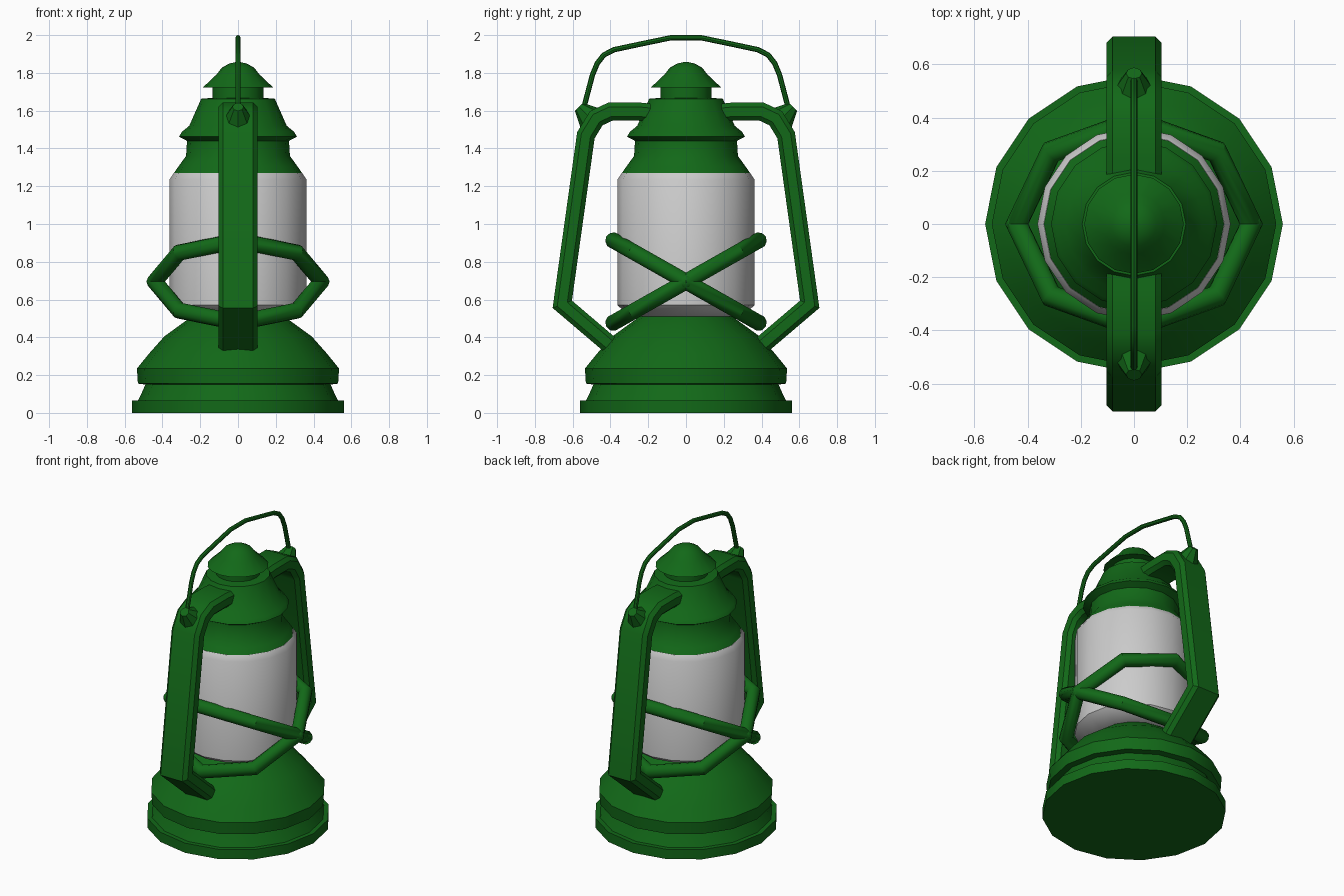
import bpy, math
from mathutils import Vector

if "Cube" in bpy.data.objects:
    bpy.data.objects.remove(bpy.data.objects["Cube"])

green = bpy.data.materials.new("green_paint")
green.diffuse_color = (0.006, 0.14, 0.009, 1)
green.use_nodes = True
green.node_tree.nodes["Principled BSDF"].inputs["Base Color"].default_value = green.diffuse_color


def finish(obj, name, mat=green, angle=35):
    obj.name = name
    if mat:
        obj.data.materials.append(mat)
    bpy.ops.object.select_all(action='DESELECT')
    obj.select_set(True)
    bpy.context.view_layer.objects.active = obj
    bpy.ops.object.shade_smooth_by_angle(angle=math.radians(angle))
    return obj


def skin(rings, name, mat=green, flip=False):
    """Join equal-sized rings of points into a closed, capped tube."""
    n = len(rings[0])
    verts = [p for r in rings for p in r]
    faces = [(i * n + j, i * n + (j + 1) % n, (i + 1) * n + (j + 1) % n, (i + 1) * n + j)
             for i in range(len(rings) - 1) for j in range(n)]
    faces += [tuple(reversed(range(n))), tuple(range(len(verts) - n, len(verts)))]
    if flip:
        faces = [tuple(reversed(f)) for f in faces]
    me = bpy.data.meshes.new(name)
    me.from_pydata(verts, [], faces)
    obj = bpy.data.objects.new(name, me)
    bpy.context.collection.objects.link(obj)
    return finish(obj, name, mat)


def lathe(profile, name, mat=green, n=16):
    rings = [[(r * math.cos(2 * math.pi * j / n), r * math.sin(2 * math.pi * j / n), z)
              for j in range(n)] for r, z in profile]
    return skin(rings, name, mat)


def sweep(path, section, name, flip=False):
    """Sweep a section (x, normal) along a path in the yz plane with mitred corners."""
    pts = [Vector(p) for p in path]
    rings = []
    for i, p in enumerate(pts):
        d0 = (p - pts[i - 1]).normalized() if i else (pts[1] - p).normalized()
        d1 = (pts[i + 1] - p).normalized() if i < len(pts) - 1 else d0
        t = (d0 + d1).normalized()
        nrm = Vector((-t.y, t.x)) / max(t.dot(d0), 0.5)
        rings.append([(x, p.x + nrm.x * s, p.y + nrm.y * s) for x, s in section])
    return skin(rings, name, flip=flip)


# Fuel tank base
lathe([(0.56, 0), (0.56, 0.065), (0.53, 0.065), (0.51, 0.105), (0.49, 0.15), (0.53, 0.155),
       (0.535, 0.235), (0.47, 0.315), (0.39, 0.405), (0.28, 0.485), (0.23, 0.52)], "tank_base")

# Glass chimney
lathe([(0.25, 0.51), (0.335, 0.545), (0.363, 0.57), (0.363, 1.235), (0.34, 1.27)],
      "glass", None)

# Hood with flared ring and neck
lathe([(0.34, 1.268), (0.315, 1.305), (0.275, 1.36), (0.27, 1.44), (0.312, 1.462),
       (0.297, 1.488), (0.258, 1.52), (0.195, 1.663), (0.135, 1.668), (0.135, 1.73)], "hood")

# Domed chimney cap
lathe([(0.187, 1.722), (0.115, 1.79), (0.085, 1.828), (0.045, 1.85), (0.012, 1.857)],
      "chimney_cap")

# Air tubes and bail ears on both sides
oval = [(0.103, -0.025), (0.103, 0.025), (0.08, 0.048), (-0.08, 0.048),
        (-0.103, 0.025), (-0.103, -0.025), (-0.08, -0.048), (0.08, -0.048)]
tube_path = [(0.15, 1.585), (0.25, 1.595), (0.40, 1.595), (0.475, 1.56), (0.53, 1.47),
             (0.655, 0.575), (0.40, 0.358)]
for s, side in ((1, "back"), (-1, "front")):
    sweep([(s * y, z) for y, z in tube_path], oval, side + "_air_tube", flip=s < 0)
    axis = Vector((0, s, 1))
    bpy.ops.mesh.primitive_cone_add(
        vertices=8, radius1=0.08, radius2=0.03, depth=0.1,
        location=(0, s * 0.532, 1.585), rotation=axis.to_track_quat('Z', 'X').to_euler())
    finish(bpy.context.object, side + "_bail_ear")

# Wire bail handle
half = [(0.545, 1.60), (0.495, 1.79), (0.47, 1.85), (0.435, 1.895), (0.38, 1.923),
        (0.23, 1.955), (0.08, 1.986)]
wire = [(0.014 * math.cos(a * math.pi / 4), 0.014 * math.sin(a * math.pi / 4)) for a in range(8)]
sweep([(-y, z) for y, z in half] + half[::-1], wire, "bail_handle")

# Crossed guard rings around the glass
for tilt, name in ((29.5, "guard_ring_rising"), (-29.5, "guard_ring_falling")):
    bpy.ops.mesh.primitive_torus_add(
        major_segments=8, minor_segments=10, major_radius=0.441, minor_radius=0.044,
        location=(0, 0, 0.695), rotation=(math.radians(tilt), 0, 0))
    finish(bpy.context.object, name, angle=40)
